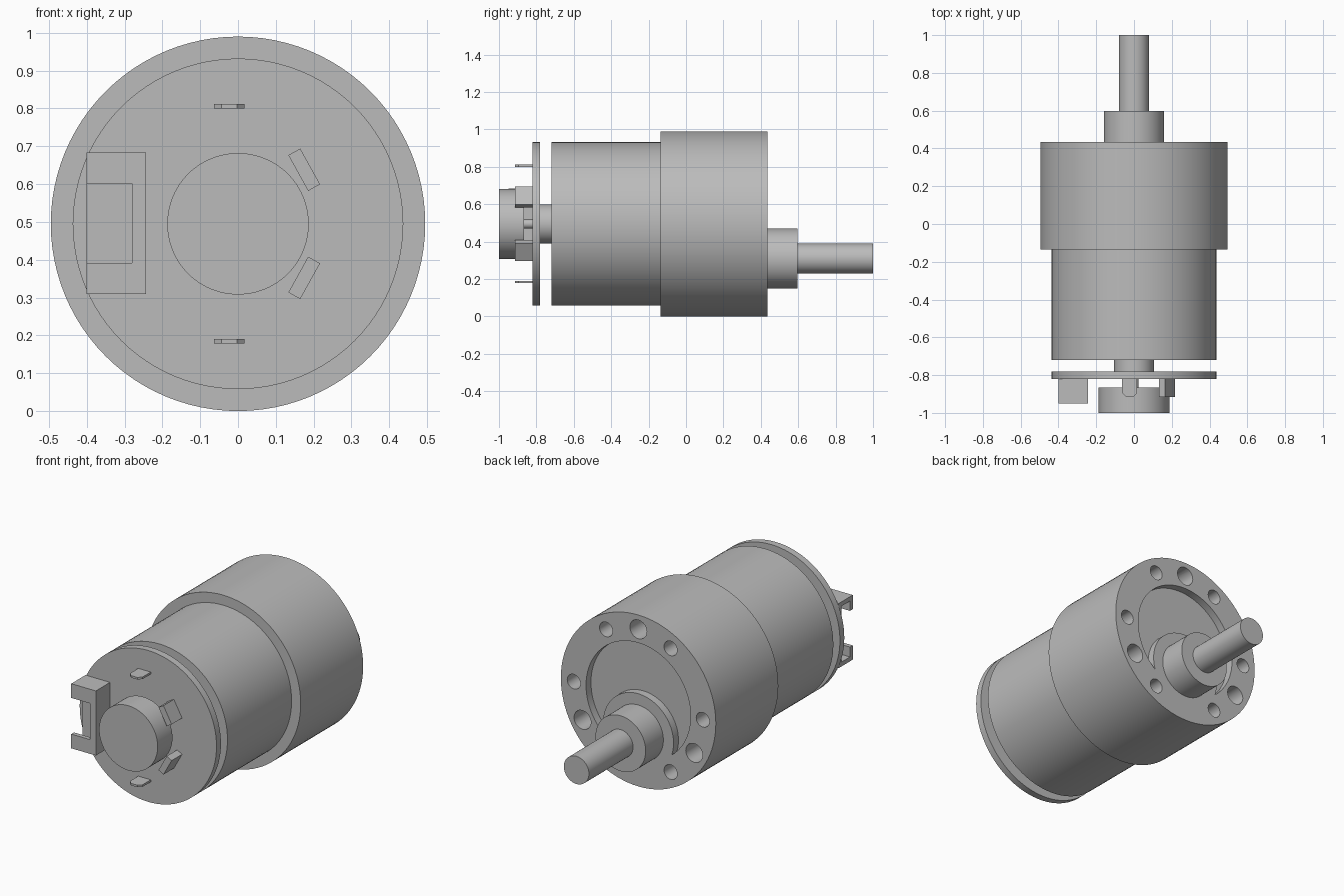
import bpy, bmesh, math
from mathutils import Matrix, Vector

cube = bpy.data.objects.get("Cube")
if cube:
    bpy.data.objects.remove(cube, do_unlink=True)

AXIS_Z = 0.495      # height of the motor axis
SHAFT_Z = 0.31      # height of the offset output shaft

grey = bpy.data.materials.new("plain_grey")
grey.use_nodes = True
GREY = (0.5, 0.5, 0.5, 1)
grey.diffuse_color = GREY
grey.node_tree.nodes["Principled BSDF"].inputs["Base Color"].default_value = GREY


def make(name, bm):
    mesh = bpy.data.meshes.new(name)
    bmesh.ops.recalc_face_normals(bm, faces=bm.faces)
    bm.to_mesh(mesh)
    bm.free()
    mesh.materials.append(grey)
    obj = bpy.data.objects.new(name, mesh)
    bpy.context.collection.objects.link(obj)
    return obj


def activate(obj):
    bpy.ops.object.select_all(action="DESELECT")
    obj.select_set(True)
    bpy.context.view_layer.objects.active = obj


def cylinder(name, radius, y0, y1, x=0, z=AXIS_Z, sides=96):
    """Cylinder lying along y."""
    bm = bmesh.new()
    place = Matrix.Translation((x, (y0 + y1) / 2, z)) @ Matrix.Rotation(math.pi / 2, 4, "X")
    bmesh.ops.create_cone(bm, cap_ends=True, segments=sides, radius1=radius,
                          radius2=radius, depth=y1 - y0, matrix=place)
    return make(name, bm)


def box(name, low, high, turn=0):
    """Box between two corners, turned about its own y axis."""
    low, high = Vector(low), Vector(high)
    bm = bmesh.new()
    bmesh.ops.create_cube(bm, size=1, matrix=Matrix.Translation((low + high) / 2)
                          @ Matrix.Rotation(turn, 4, "Y")
                          @ Matrix.Diagonal((*(high - low), 1)))
    return make(name, bm)


def cut(target, cutter):
    mod = target.modifiers.new("cut", "BOOLEAN")
    mod.operation = "DIFFERENCE"
    mod.solver = "EXACT"
    mod.object = cutter
    activate(target)
    bpy.ops.object.modifier_apply(modifier=mod.name)
    bpy.data.objects.remove(cutter, do_unlink=True)


def smooth(obj):
    activate(obj)
    bpy.ops.object.shade_smooth_by_angle(angle=math.radians(30))


# Gearbox with a recess that leaves a pad around the output shaft
FACE = 0.435
gearbox = cylinder("gearbox", 0.495, -0.135, FACE)
recess = cylinder("recess_cutter", 0.334, FACE - 0.045, FACE + 0.05)
cut(recess, cylinder("pad_cutter", 0.225, FACE - 0.1, FACE + 0.1, z=SHAFT_Z))
cut(gearbox, recess)

# Ring of mounting holes: six small, three large
holes = [(60 * i, 0.042) for i in range(6)] + [(90 + 120 * i, 0.054) for i in range(3)]
for angle, radius in holes:
    a = math.radians(angle)
    cut(gearbox, cylinder("hole_cutter", radius, FACE - 0.15, FACE + 0.05,
                          0.412 * math.cos(a), AXIS_Z + 0.412 * math.sin(a), 32))
smooth(gearbox)

# Round parts along the motor
for part in (
    cylinder("motor_can", 0.437, -0.72, -0.135),
    cylinder("rear_neck", 0.105, -0.78, -0.72),
    cylinder("encoder_board", 0.437, -0.82, -0.78),
    cylinder("encoder_spindle", 0.025, -0.87, -0.82, sides=32),
    cylinder("encoder_magnet", 0.187, -1.0, -0.865),
    cylinder("output_boss", 0.16, FACE, 0.597, z=SHAFT_Z),
    cylinder("output_shaft", 0.08, 0.597, 1.0, z=SHAFT_Z),
):
    smooth(part)

# Connector: shell open to the side, with a notch in its front wall
connector = box("connector", (-0.40, -0.95, 0.31), (-0.243, -0.82, 0.683))
cut(connector, box("cavity_cutter", (-0.5, -0.925, 0.335), (-0.28, -0.845, 0.658)))
cut(connector, box("notch_cutter", (-0.5, -1.0, 0.392), (-0.28, -0.9, 0.601)))

# Upper and lower sensors and solder terminals
for side, label in ((1, "upper"), (-1, "lower")):
    z = AXIS_Z + side * 0.143
    box(label + "_sensor", (0.157, -0.915, z - 0.054), (0.193, -0.82, z + 0.054),
        turn=math.radians(-29 * side))

    z = AXIS_Z + side * 0.311
    outline = [(-0.063, -0.82), (0.017, -0.82), (0.017, -0.895),
               (-0.002, -0.915), (-0.043, -0.915), (-0.063, -0.895)]
    bm = bmesh.new()
    face = bm.faces.new([bm.verts.new((x, y, z - 0.006)) for x, y in outline])
    grown = bmesh.ops.extrude_face_region(bm, geom=[face])["geom"]
    bmesh.ops.translate(bm, vec=(0, 0, 0.012),
                        verts=[v for v in grown if isinstance(v, bmesh.types.BMVert)])
    make(label + "_terminal", bm)
